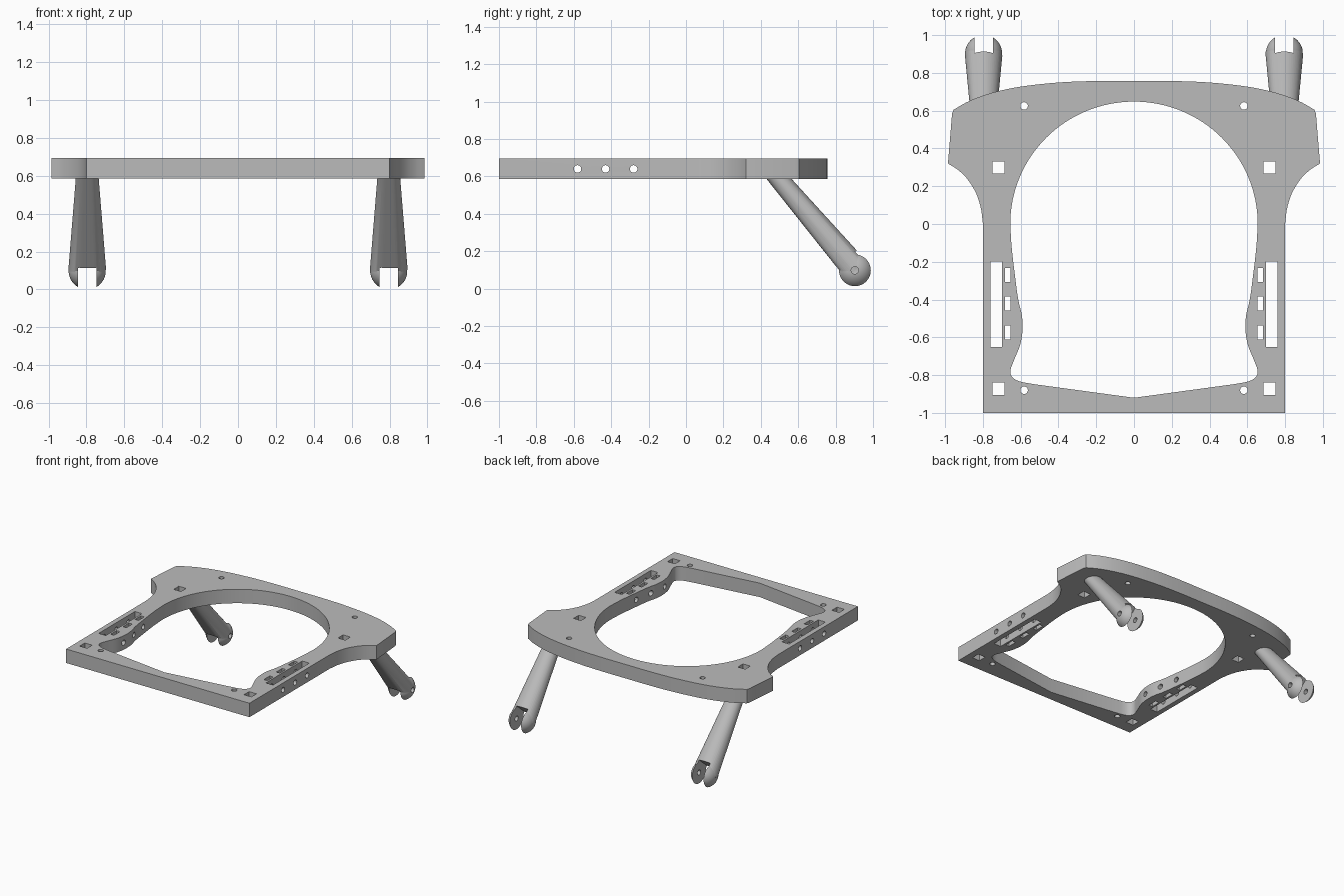
import bpy, bmesh, math
from mathutils import Matrix, Vector

if "Cube" in bpy.data.objects:
    bpy.data.objects.remove(bpy.data.objects["Cube"])

grey = bpy.data.materials.new("light_grey")
grey.use_nodes = True
grey.diffuse_color = (0.5, 0.5, 0.5, 1)
grey.node_tree.nodes["Principled BSDF"].inputs["Base Color"].default_value = (0.5, 0.5, 0.5, 1)

Z0, Z1 = 0.585, 0.695          # underside and top of the plate
SIDES = (-1, 1)


def make(name, bm):
    bmesh.ops.recalc_face_normals(bm, faces=bm.faces)
    mesh = bpy.data.meshes.new(name)
    bm.to_mesh(mesh)
    bm.free()
    mesh.materials.append(grey)
    ob = bpy.data.objects.new(name, mesh)
    bpy.context.collection.objects.link(ob)
    return ob


def loft(name, rings):
    """Closed solid through rings that have equal point counts."""
    bm = bmesh.new()
    loops = [[bm.verts.new(p) for p in ring] for ring in rings]
    for a, b in zip(loops, loops[1:]):
        for i in range(len(a)):
            j = (i + 1) % len(a)
            bm.faces.new((a[i], a[j], b[j], b[i]))
    bm.faces.new(loops[0])
    bm.faces.new(loops[-1])
    return make(name, bm)


def prism(name, pts, z0, z1):
    return loft(name, [[(x, y, z) for x, y in pts] for z in (z0, z1)])


def box(name, size, matrix):
    bm = bmesh.new()
    bmesh.ops.create_cube(bm, size=1, matrix=matrix @ Matrix.Diagonal((*size, 1)))
    return make(name, bm)


def rod(name, radius, depth, matrix):
    bm = bmesh.new()
    bmesh.ops.create_cone(bm, cap_ends=True, segments=24, radius1=radius,
                          radius2=radius, depth=depth, matrix=matrix)
    return make(name, bm)


def combine(ob, others, op):
    """Apply booleans and discard the tool objects."""
    for o in others:
        mod = ob.modifiers.new("bool", "BOOLEAN")
        mod.operation, mod.solver, mod.object = op, "EXACT", o
    bpy.context.view_layer.update()
    dg = bpy.context.evaluated_depsgraph_get()
    mesh = bpy.data.meshes.new_from_object(ob.evaluated_get(dg))
    ob.modifiers.clear()
    ob.data = mesh
    for o in others:
        bpy.data.objects.remove(o)


def smooth(pts, n=5):
    """Catmull-Rom curve through the points."""
    v = [Vector(p) for p in pts]
    v = [2 * v[0] - v[1]] + v + [2 * v[-1] - v[-2]]
    out = []
    for a, b, c, d in zip(v, v[1:], v[2:], v[3:]):
        for i in range(n):
            t = i / n
            out.append(0.5 * (2 * b + (c - a) * t + (2 * a - 5 * b + 4 * c - d) * t * t
                              + (3 * b - a - 3 * c + d) * t ** 3))
    return [tuple(p) for p in out] + [tuple(pts[-1])]


def mirrored(half):
    return half + [(-x, y) for x, y in reversed(half) if abs(x) > 1e-4]


# Plate outline and its large opening, as right halves
back = smooth([(0, 0.757), (0.2, 0.757), (0.4, 0.749), (0.6, 0.727),
               (0.75, 0.695), (0.87, 0.652), (0.955, 0.605)])
flare = smooth([(0.985, 0.32), (0.93, 0.285), (0.88, 0.235), (0.835, 0.16), (0.81, 0.08), (0.8, 0)])
outline = mirrored(back + [(0.963, 0.585)] + flare + [(0.8, -1)])
arc = [(0.655 * math.sin(math.pi * i / 64), 0.648 * math.cos(math.pi * i / 64)) for i in range(32)]
waist = smooth([(0.655, 0), (0.648, -0.12), (0.632, -0.26), (0.613, -0.4), (0.594, -0.48),
                (0.59, -0.56), (0.603, -0.64), (0.635, -0.72), (0.655, -0.78),
                (0.64, -0.815), (0.6, -0.835), (0.53, -0.848)])
opening = mirrored(arc + waist + [(0, -0.92)])

plate = prism("plate", outline, Z0, Z1)
cutters = [prism("opening_cutter", opening, Z0 - 0.1, Z1 + 0.1)]
mid = (Z0 + Z1) / 2
for s in SIDES:
    # Square sockets, round holes, long slot and three short slots
    holes = [(0.717, 0.3, 0.064, 0.064), (0.717, -0.872, 0.064, 0.064), (0.73, -0.424, 0.062, 0.452)]
    holes += [(0.669, y, 0.03, 0.074) for y in (-0.27, -0.42, -0.575)]
    for x, y, w, l in holes:
        cutters.append(box("slot_cutter", (w, l, 0.4), Matrix.Translation((s * x, y, mid))))
    for y in (0.625, -0.88):
        cutters.append(rod("hole_cutter", 0.02, 0.4, Matrix.Translation((s * 0.582, y, mid))))
    # Cross holes through the side rails
    for y in (-0.58, -0.43, -0.28):
        cutters.append(rod("cross_hole_cutter", 0.02, 0.5,
                           Matrix.Translation((s * 0.7, y, mid)) @ Matrix.Rotation(math.pi / 2, 4, "Y")))
combine(plate, cutters, "DIFFERENCE")

# Slanted legs: tapered shaft, ball end, fork slot and pin hole
axis = Vector((0, 0.643, -0.766))
normal = Vector((0, 0.766, 0.643))
legs = []
for s, label in zip(SIDES, ("right", "left")):
    hinge = Vector((s * 0.796, 0.903, 0.098))

    def ring(along, rx, rn, flat):
        angles = [2 * math.pi * i / 48 for i in range(48)]
        return [hinge + axis * along + Vector((rx * math.cos(a), 0, 0))
                + normal * max(rn * math.sin(a), -flat) for a in angles]

    leg = loft(label + "_leg", [ring(-0.71, 0.056, 0.05, 0.047), ring(0, 0.1, 0.079, 0.066)])
    bm = bmesh.new()
    bmesh.ops.create_uvsphere(bm, u_segments=48, v_segments=24, radius=0.098,
                              matrix=Matrix.Translation(hinge) @ Matrix.Rotation(math.pi / 2, 4, "Y"))
    combine(leg, [make("ball", bm)], "UNION")
    tilt = Matrix((Vector((1, 0, 0)), normal, axis)).transposed().to_4x4()
    fork = box("fork_cutter", (0.098, 0.4, 0.3), Matrix.Translation(hinge + axis * 0.075) @ tilt)
    pin = rod("pin_cutter", 0.02, 0.4, Matrix.Translation(hinge) @ Matrix.Rotation(math.pi / 2, 4, "Y"))
    combine(leg, [fork, pin], "DIFFERENCE")
    legs.append(leg)

# Smooth the curved walls, keep hard edges crisp
bpy.ops.object.select_all(action="DESELECT")
for ob in [plate] + legs:
    ob.select_set(True)
bpy.context.view_layer.objects.active = plate
bpy.ops.object.shade_smooth_by_angle(angle=math.radians(25))
